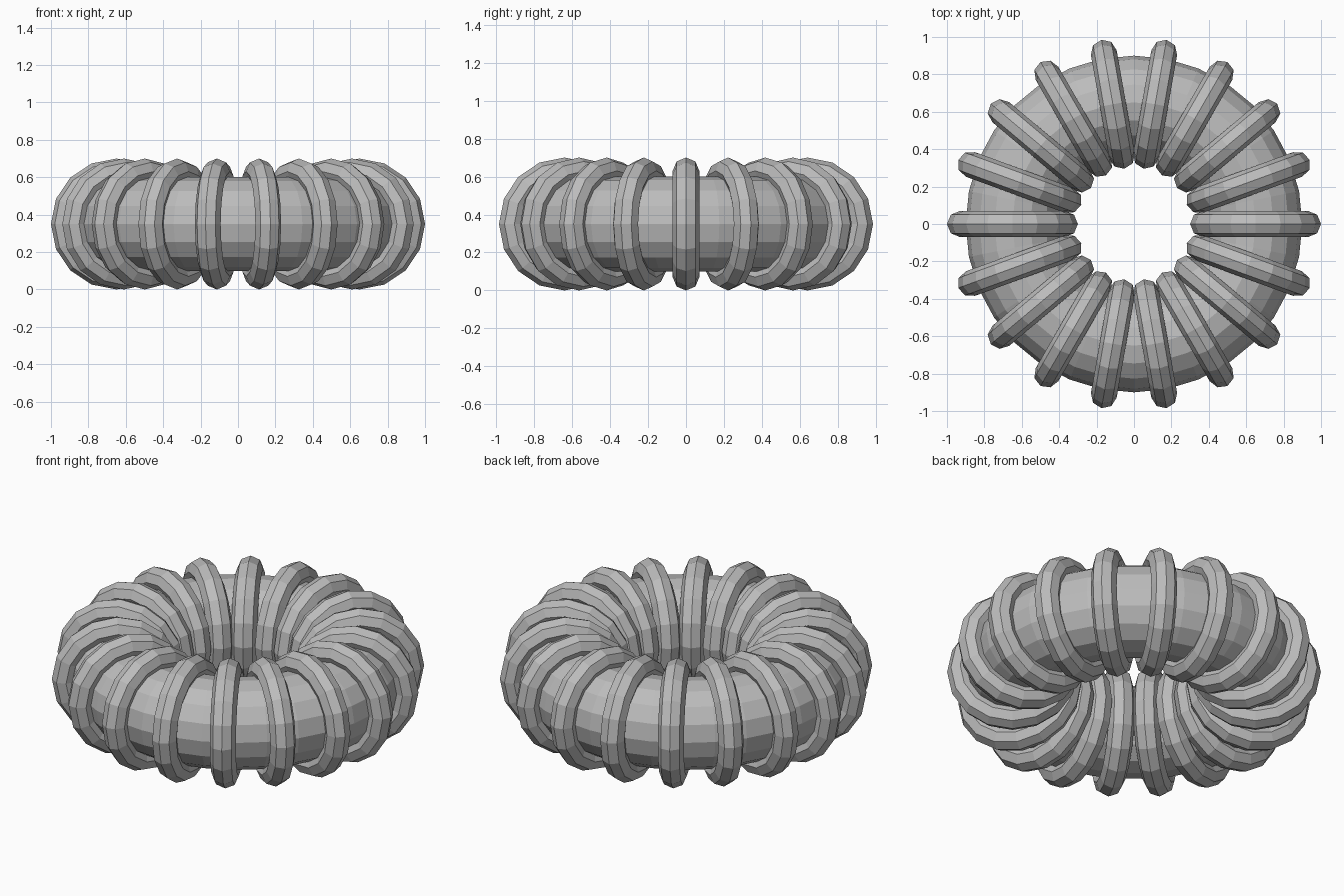
import bpy
from math import radians, cos, sin

cube = bpy.data.objects.get("Cube")
if cube:
    bpy.data.objects.remove(cube, do_unlink=True)

PATH_RADIUS = 0.65
CENTRE_Z = 0.35
RING_COUNT = 18

grey = bpy.data.materials.new("plain_grey")
grey.use_nodes = True
colour = (0.5, 0.5, 0.5, 1)
grey.diffuse_color = colour
grey.node_tree.nodes["Principled BSDF"].inputs["Base Color"].default_value = colour


def torus(name, location, rotation, major, minor, major_sides, minor_sides):
    bpy.ops.mesh.primitive_torus_add(
        location=location, rotation=rotation,
        major_radius=major, minor_radius=minor,
        major_segments=major_sides, minor_segments=minor_sides)
    obj = bpy.context.object
    obj.name = name
    obj.data.materials.append(grey)
    return obj


# Thick central ring
torus("core_ring", (0, 0, CENTRE_Z), (0, 0, 0), PATH_RADIUS, 0.25, 32, 16)

# Thin hoops threaded around the core
for i in range(RING_COUNT):
    a = radians(360 / RING_COUNT * i)
    torus(f"hoop_{i + 1}",
          (PATH_RADIUS * cos(a), PATH_RADIUS * sin(a), CENTRE_Z),
          (radians(90), 0, a), 0.28, 0.07, 16, 8)
